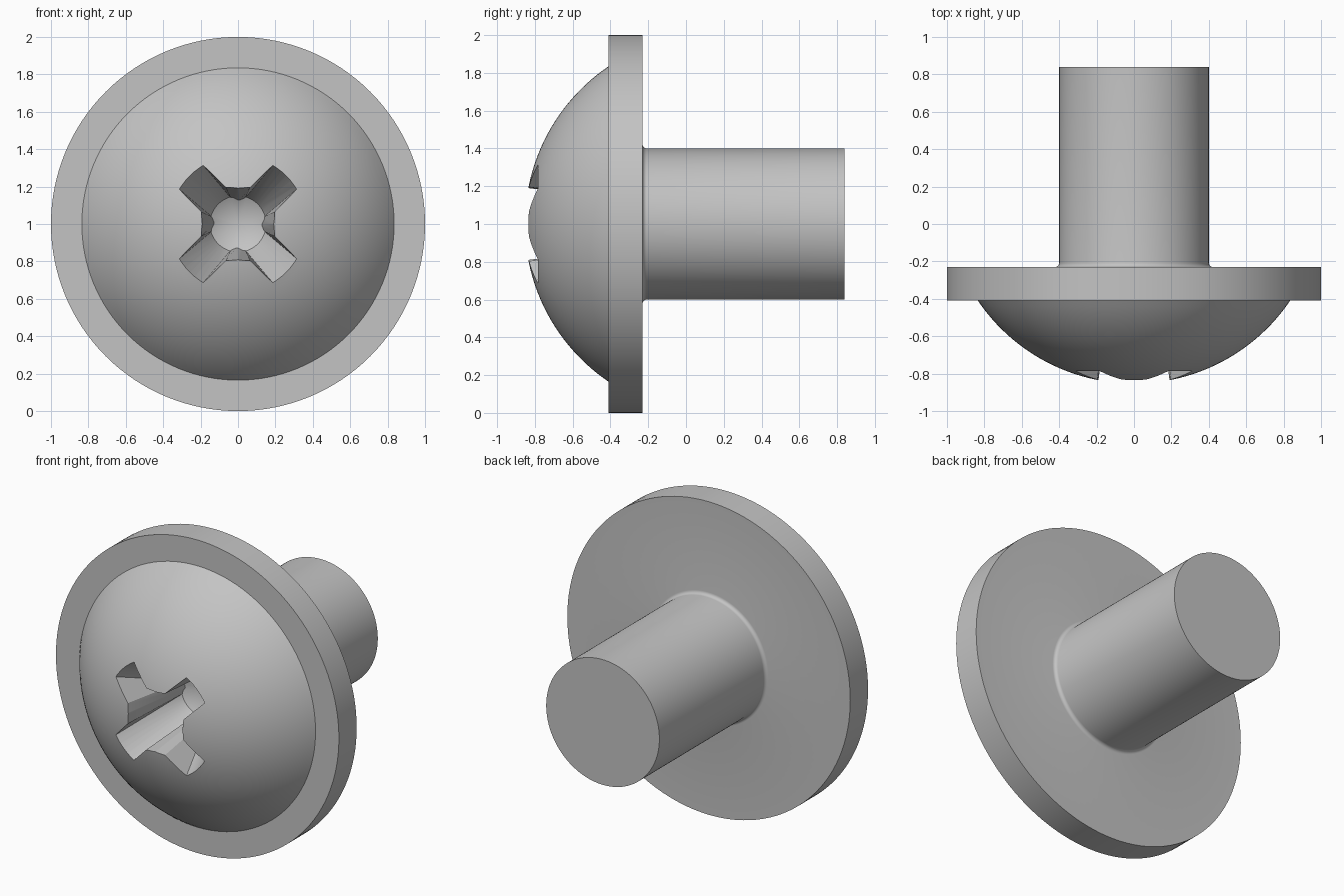
import bpy, bmesh, math

if "Cube" in bpy.data.objects:
    bpy.data.objects.remove(bpy.data.objects["Cube"], do_unlink=True)

AXIS_Z = 1.0      # height of the horizontal turning axis

steel = bpy.data.materials.new("plain grey")
steel.use_nodes = True
GREY = (0.55, 0.55, 0.55, 1)
steel.diffuse_color = GREY
steel.node_tree.nodes["Principled BSDF"].inputs["Base Color"].default_value = GREY


def finish_mesh(name, bm):
    bmesh.ops.recalc_face_normals(bm, faces=bm.faces[:])
    mesh = bpy.data.meshes.new(name)
    bm.to_mesh(mesh)
    bm.free()
    mesh.materials.append(steel)
    obj = bpy.data.objects.new(name, mesh)
    bpy.context.collection.objects.link(obj)
    return obj


def loft(name, rings):
    """Skin matching rings of points; single-point rings become poles."""
    bm = bmesh.new()
    loops = [[bm.verts.new(p) for p in ring] for ring in rings]
    for a, b in zip(loops, loops[1:]):
        n = max(len(a), len(b))
        for i in range(n):
            j = (i + 1) % n
            if len(a) == 1:
                bm.faces.new((a[0], b[i], b[j]))
            elif len(b) == 1:
                bm.faces.new((a[i], a[j], b[0]))
            else:
                bm.faces.new((a[i], a[j], b[j], b[i]))
    for end in (loops[0], loops[-1]):
        if len(end) > 1:
            bm.faces.new(end)
    return finish_mesh(name, bm)


def lathe(name, profile, sides=128):
    """Turn (radius, y) points about the axis."""
    rings = []
    for r, y in profile:
        count = sides if r > 0 else 1
        angles = [2 * math.pi * i / sides for i in range(count)]
        rings.append([(r * math.cos(a), y, AXIS_Z + r * math.sin(a)) for a in angles])
    return loft(name, rings)


def apply_boolean(obj, other, operation):
    mod = obj.modifiers.new("cut", 'BOOLEAN')
    mod.operation = operation
    mod.solver = 'EXACT'
    mod.object = other
    bpy.context.view_layer.objects.active = obj
    bpy.ops.object.modifier_apply(modifier=mod.name)
    bpy.data.objects.remove(other, do_unlink=True)


# Domed head, flange, small fillet and shaft in one turned body
R, CENTRE, RIM = 1.008, 0.155, 0.835
sweep = math.asin(RIM / R)
STEPS = 24
profile = [(R * math.sin(sweep * i / STEPS), CENTRE - R * math.cos(sweep * i / STEPS))
           for i in range(STEPS + 1)]
profile += [(1, profile[-1][1]), (1, -0.23)]
FILLET = 0.022
for i in range(6):
    a = math.pi / 2 * i / 5
    profile.append((0.4 + FILLET * (1 - math.sin(a)), -0.23 + FILLET * (1 - math.cos(a))))
profile += [(0.4, 0.84), (0, 0.84)]
body = lathe("screw_body", profile)

# Drive recess: steep pointed cone limited to a tapered diagonal cross
recess = lathe("drive_recess", [(0, -0.95), (0.448, -0.95), (0.15, -0.36), (0, -0.28)], 64)


def cross_ring(y):
    t = (y + 0.835) / 0.475
    def mix(top, bottom):
        return top + (bottom - top) * t
    valley = (mix(0.19, 0.13), 0)
    x, z = mix(0.197, 0.142), mix(0.066, 0.04)
    reach = 0.4
    quarter = [valley, (x, z), (x + reach, z + reach),
               (z + reach, x + reach), (z, x)]
    ring = []
    for k in range(4):
        c, s = ((1, 0), (0, 1), (-1, 0), (0, -1))[k]
        ring += [(c * px - s * pz, y, AXIS_Z + s * px + c * pz) for px, pz in quarter]
    return ring


cross = loft("cross_limit", [cross_ring(-1.0), cross_ring(-0.2)])
apply_boolean(recess, cross, 'INTERSECT')
apply_boolean(body, recess, 'DIFFERENCE')

# Smooth turned surfaces, crisp rims
bpy.ops.object.select_all(action='DESELECT')
body.select_set(True)
bpy.context.view_layer.objects.active = body
bpy.ops.object.shade_smooth_by_angle(angle=math.radians(25))
